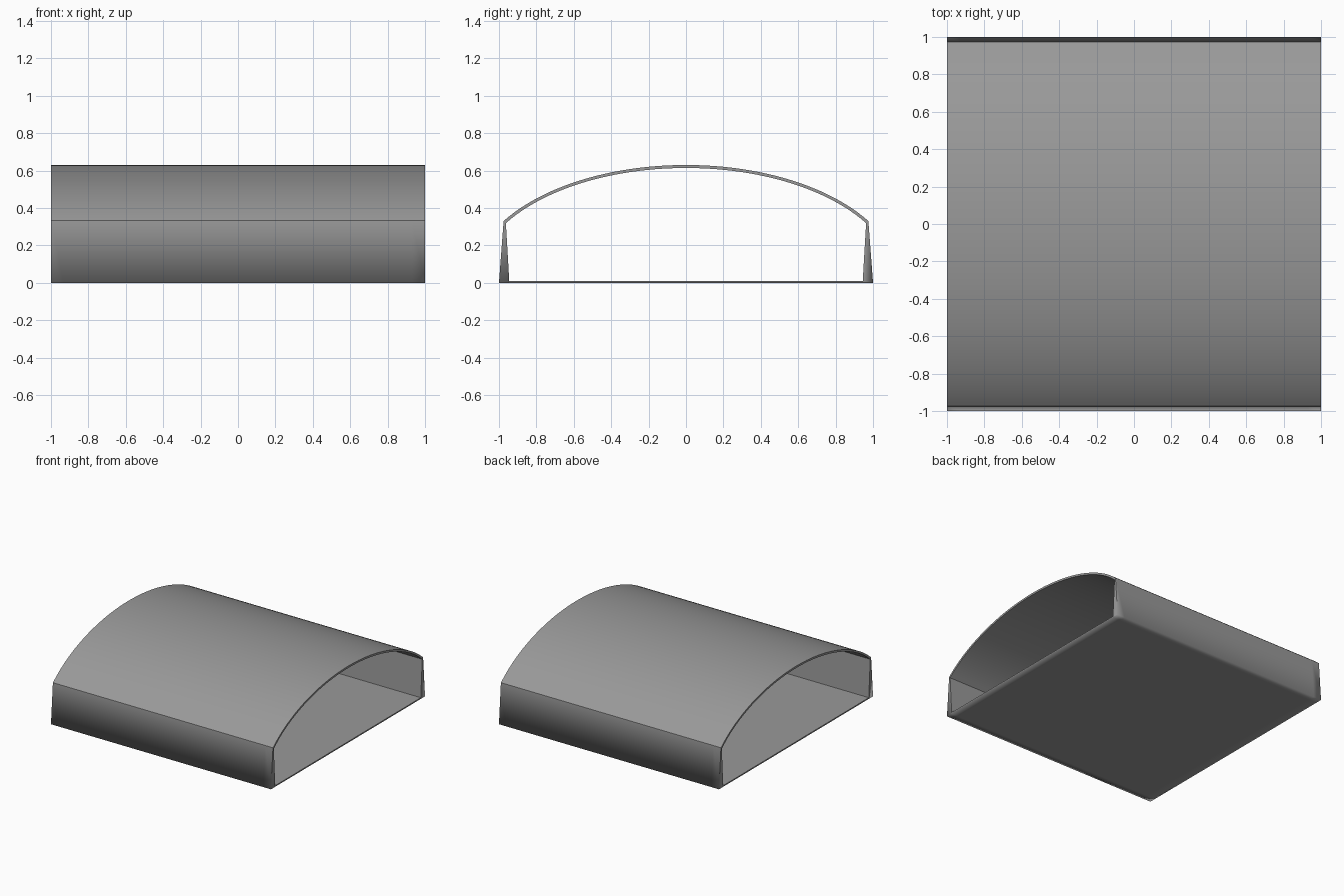
import bpy, bmesh, math

if "Cube" in bpy.data.objects:
    bpy.data.objects.remove(bpy.data.objects["Cube"])

grey = bpy.data.materials.new("dark_grey")
grey.diffuse_color = (0.32, 0.32, 0.32, 1)
grey.use_nodes = True
grey.node_tree.nodes["Principled BSDF"].inputs["Base Color"].default_value = grey.diffuse_color


def extrude_profile(name, profile, caps, xs):
    """Sweep a closed (y, z) outline through the x stations and cap both ends."""
    bm = bmesh.new()
    rings = [[bm.verts.new((x, y, z)) for y, z in profile] for x in xs]
    n = len(profile)
    for r0, r1 in zip(rings, rings[1:]):
        for i in range(n):
            j = (i + 1) % n
            bm.faces.new((r0[i], r0[j], r1[j], r1[i]))
    for ring in (rings[0], rings[-1]):
        for cap in caps:
            bm.faces.new([ring[i] for i in cap])
    bmesh.ops.recalc_face_normals(bm, faces=bm.faces)
    # Soft shading, sharp at corners except along the ground outline
    for f in bm.faces:
        f.smooth = True
    for e in bm.edges:
        on_ground = all(v.co.z < 1e-5 for v in e.verts)
        e.smooth = on_ground or e.calc_face_angle(0) < math.radians(30)
    mesh = bpy.data.meshes.new(name)
    bm.to_mesh(mesh)
    bm.free()
    mesh.materials.append(grey)
    obj = bpy.data.objects.new(name, mesh)
    bpy.context.collection.objects.link(obj)
    return obj


# Tray: thin floor with two tapered side walls
right_half = [(0.945, 0), (1.0, 0), (0.975, 0.332), (0.963, 0.32), (0.945, 0.01)]
left_half = [(-y, z) for y, z in right_half]
tray = right_half + left_half[::-1]
extrude_profile("floor_and_walls", tray,
                [(0, 1, 2, 3, 4), (5, 6, 7, 8, 9), (0, 4, 5, 9)],
                (-1, -0.93, 0.93, 1))

# Elliptical vaulted roof shell
N = 48


def arc(a, b, y_end):
    t_end = math.asin(y_end / a)
    angles = [t_end * (1 - 2 * i / N) for i in range(N + 1)]
    return [(a * math.sin(t), b * math.cos(t)) for t in angles]


outer = arc(1.145, 0.63, 0.975)
inner = arc(1.127, 0.614, 0.963)
quads = [(i, i + 1, 2 * N - i, 2 * N + 1 - i) for i in range(N)]
extrude_profile("arched_roof", outer + inner[::-1], quads, (-1, 1))
